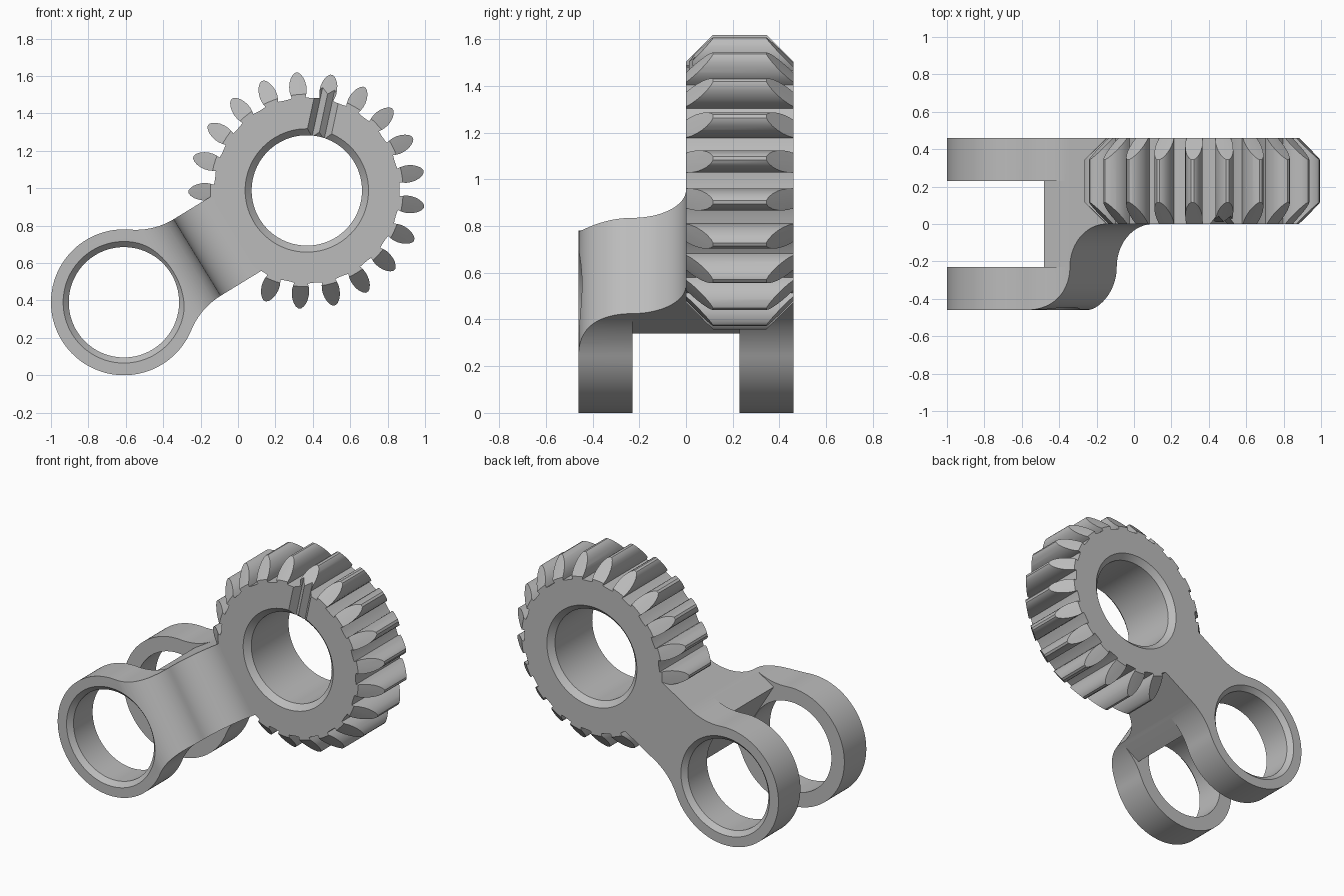
import bpy, bmesh
from math import sin, cos, pi, radians, atan2, hypot, sqrt
from mathutils import Vector

if "Cube" in bpy.data.objects:
    bpy.data.objects.remove(bpy.data.objects["Cube"])

# Main dimensions
RING, HUB = (-0.61, 0.39), (0.368, 0.988)
AXIS = atan2(HUB[1] - RING[1], HUB[0] - RING[0])
HALF, GAP = 0.46, 0.23
RING_R, HOLE_R, NECK, FILLET = 0.39, 0.295, 0.24, 0.39
BEND, BEND_U = 0.23, 0.46
ROOT_R, FACE_R, TIP_R = 0.495, 0.515, 0.632
TEETH, MISSING = 21, (6, 7, 8)
SEGS = 96

grey = bpy.data.materials.new("light_grey_metal")
grey.use_nodes = True
grey.diffuse_color = (0.5, 0.5, 0.5, 1)
grey.node_tree.nodes["Principled BSDF"].inputs["Base Color"].default_value = (0.5, 0.5, 0.5, 1)


def frame(origin, angle):
    """Map local (along, across, depth) to the world."""
    c, s = cos(angle), sin(angle)
    return lambda a, b, y: Vector((origin[0] + a * c - b * s, y, origin[1] + a * s + b * c))


def skin(name, rings):
    """Closed solid through matching rings of points."""
    bm = bmesh.new()
    loops = [[bm.verts.new(p) for p in ring] for ring in rings]
    n = len(loops[0])
    for low, high in zip(loops, loops[1:]):
        for i in range(n):
            j = (i + 1) % n
            bm.faces.new((low[i], low[j], high[j], high[i]))
    bm.faces.new(loops[0])
    bm.faces.new(loops[-1])
    bmesh.ops.recalc_face_normals(bm, faces=bm.faces)
    mesh = bpy.data.meshes.new(name)
    bm.to_mesh(mesh)
    bm.free()
    mesh.materials.append(grey)
    obj = bpy.data.objects.new(name, mesh)
    bpy.context.collection.objects.link(obj)
    return obj


def prism(name, place, outline, y0, y1):
    return skin(name, [[place(a, b, y) for a, b in outline] for y in (y0, y1)])


def cross_prism(name, place, outline, width):
    """Prism swept along (or across) the local frame from an (a, y) outline."""
    return skin(name, [[place(a, b, y) for a, y in outline] for b in (-width, width)])


def lathe(name, place, profile):
    turns = [2 * pi * i / SEGS for i in range(SEGS)]
    return skin(name, [[place(r * cos(t), r * sin(t), y) for t in turns] for r, y in profile])


def arc(cx, cy, r, start, end, steps):
    angles = [start + (end - start) * i / steps for i in range(steps + 1)]
    return [(cx + r * cos(t), cy + r * sin(t)) for t in angles]


def combine(target, other, operation):
    mod = target.modifiers.new(operation.lower(), 'BOOLEAN')
    mod.object, mod.operation, mod.solver = other, operation, 'EXACT'
    other.hide_render = True
    bpy.context.view_layer.objects.active = target
    bpy.ops.object.modifier_apply(modifier=mod.name)
    bpy.data.objects.remove(other)


def box(u0, u1, v0, v1):
    return [(u0, v0), (u1, v0), (u1, v1), (u0, v1)]


arm_frame = frame(RING, AXIS)
hub_frame = frame(HUB, 0)

# Arm outline: ring end flowing through fillets into a straight neck
fc = NECK + FILLET
touch = atan2(fc, BEND_U)
upper = arc(BEND_U, fc, FILLET, -pi / 2, touch - pi, 16)
ring = arc(0, 0, RING_R, touch, 2 * pi - touch, 80)
lower = [(u, -v) for u, v in reversed(upper)]
outline = [(0.75, NECK)] + upper + ring[1:-1] + lower + [(0.75, -NECK)]
arm = prism("forked_gear_arm", arm_frame, outline, -HALF, HALF)

# S-shaped step from the front fork back to the gear face
s_curve = (arc(BEND_U - BEND, -BEND, BEND, -pi / 2, 0, 20)
           + arc(BEND_U + BEND, -BEND, BEND, pi, pi / 2, 20)[1:])
s_cut = s_curve + [(1.6, 0), (1.6, -0.6), (BEND_U - BEND, -0.6)]
combine(arm, cross_prism("step_cutter", arm_frame, s_cut, 0.8), 'DIFFERENCE')

# Slot between the forks, leaving a straight-sided web
for u0, u1, v0, v1 in ((-0.6, 0.297, -0.6, 0.6),
                       (0.2, 0.6, NECK + 0.001, 0.6),
                       (0.2, 0.6, -0.6, -NECK - 0.001)):
    combine(arm, prism("slot_cutter", arm_frame, box(u0, u1, v0, v1), -GAP, GAP), 'DIFFERENCE')

# Pin hole through both forks, chamfered on the outer faces
chamfer = [(HOLE_R + 0.08, -0.51), (HOLE_R, -0.43), (HOLE_R, 0.43), (HOLE_R + 0.08, 0.51)]
combine(arm, lathe("pin_hole_cutter", arm_frame, chamfer), 'DIFFERENCE')

# Gear outline with teeth left out where the arm joins
pitch = 2 * pi / TEETH
flank = [(0.498, 0.037), (0.515, 0.042), (0.535, 0.046), (0.56, 0.046),
         (0.585, 0.041), (0.605, 0.033), (0.622, 0.021), (0.632, 0.008)]
tooth = [(r, -w / r) for r, w in flank] + [(r, w / r) for r, w in reversed(flank)]
gear_outline = []
for k in range(TEETH):
    middle = tooth if k not in MISSING else [(ROOT_R, f * pitch) for f in (-0.2, 0, 0.2)]
    points = [(ROOT_R, -0.4 * pitch)] + middle + [(ROOT_R, 0.4 * pitch)]
    centre = radians(95) + k * pitch
    gear_outline += [(r * cos(centre + t), r * sin(centre + t)) for r, t in points]
gear = prism("gear", hub_frame, gear_outline, -0.02, HALF + 0.02)

# Bevelled blank trims the tooth ends
slope = TIP_R - FACE_R
blank = [(FACE_R, 0), (TIP_R + 0.001, slope), (TIP_R + 0.001, HALF - slope), (FACE_R, HALF)]
combine(gear, lathe("gear_blank", hub_frame, blank), 'INTERSECT')
combine(arm, gear, 'UNION')

# Chamfered gear bore
bore = [(HOLE_R + 0.085, -0.05), (HOLE_R, 0.035), (HOLE_R, HALF - 0.035), (HOLE_R + 0.085, HALF + 0.05)]
combine(arm, lathe("bore_cutter", hub_frame, bore), 'DIFFERENCE')

# Double V timing groove on the front face, in line with one tooth
groove_frame = frame(HUB, radians(95) - pitch)
groove = [(-0.066, -0.05), (-0.066, 0), (-0.033, 0.042), (0, 0.012),
          (0.033, 0.042), (0.066, 0), (0.066, -0.05)]
groove_cutter = skin("groove_cutter", [[groove_frame(a, b, y) for b, y in groove] for a in (0.2, 0.7)])
combine(arm, groove_cutter, 'DIFFERENCE')

# Smooth curved walls, keep edges sharp
bpy.ops.object.select_all(action='DESELECT')
arm.select_set(True)
bpy.context.view_layer.objects.active = arm
bpy.ops.object.shade_smooth_by_angle(angle=radians(28))
